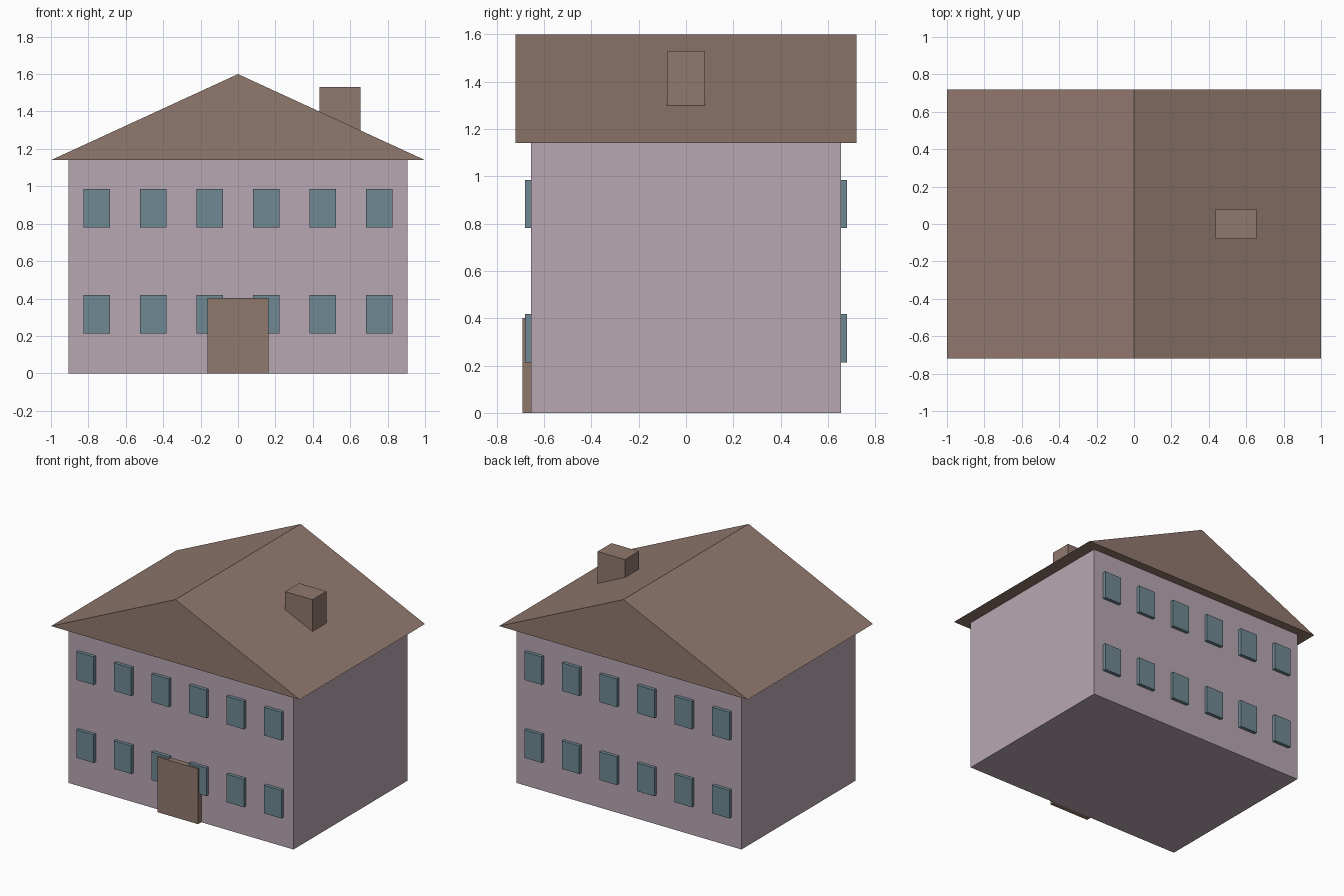
import bpy
import bmesh
from mathutils import Matrix, Vector

cube = bpy.data.objects.get("Cube")
if cube:
    bpy.data.objects.remove(cube, do_unlink=True)


def material(name, color):
    mat = bpy.data.materials.new(name)
    mat.use_nodes = True
    rgba = (*color, 1.0)
    mat.diffuse_color = rgba
    mat.node_tree.nodes["Principled BSDF"].inputs["Base Color"].default_value = rgba
    return mat


wall_mat = material("pale mauve", (0.48, 0.39, 0.45))
brown_mat = material("brown", (0.28, 0.19, 0.155))
glass_mat = material("blue grey", (0.16, 0.25, 0.295))


def finish(name, bm, mat):
    bmesh.ops.recalc_face_normals(bm, faces=bm.faces)
    mesh = bpy.data.meshes.new(name)
    bm.to_mesh(mesh)
    bm.free()
    mesh.materials.append(mat)
    obj = bpy.data.objects.new(name, mesh)
    bpy.context.collection.objects.link(obj)
    return obj


def box(name, low, high, mat):
    low, high = Vector(low), Vector(high)
    bm = bmesh.new()
    place = Matrix.Translation((low + high) / 2) @ Matrix.Diagonal((*(high - low), 1))
    bmesh.ops.create_cube(bm, size=1, matrix=place)
    return finish(name, bm, mat)


HALF_X, HALF_Y, EAVES = 0.905, 0.655, 1.14

# House body
box("walls", (-HALF_X, -HALF_Y, 0), (HALF_X, HALF_Y, EAVES), wall_mat)

# Gabled roof: triangular profile extruded front to back
bm = bmesh.new()
profile = [bm.verts.new((x, -0.72, z)) for x, z in ((-1, EAVES), (1, EAVES), (0, 1.6))]
gable = bm.faces.new(profile)
extruded = bmesh.ops.extrude_face_region(bm, geom=[gable], use_keep_orig=True)
back = [v for v in extruded["geom"] if isinstance(v, bmesh.types.BMVert)]
bmesh.ops.translate(bm, verts=back, vec=(0, 1.44, 0))
finish("roof", bm, brown_mat)

# Chimney on the left slope
box("chimney", (0.435, -0.08, 1.2), (0.655, 0.08, 1.53), brown_mat)

# Front door
box("front_door", (-0.163, -0.692, 0), (0.163, -HALF_Y, 0.402), brown_mat)

# Two rows of six windows on the front and back walls
for side, y0, y1 in (("front", -0.68, -HALF_Y), ("back", HALF_Y, 0.68)):
    for floor, z in (("lower", 0.214), ("upper", 0.781)):
        for i in range(6):
            x = (i - 2.5) * 0.302
            box(f"{side}_{floor}_window_{i + 1}",
                (x - 0.07, y0, z), (x + 0.07, y1, z + 0.204), glass_mat)
